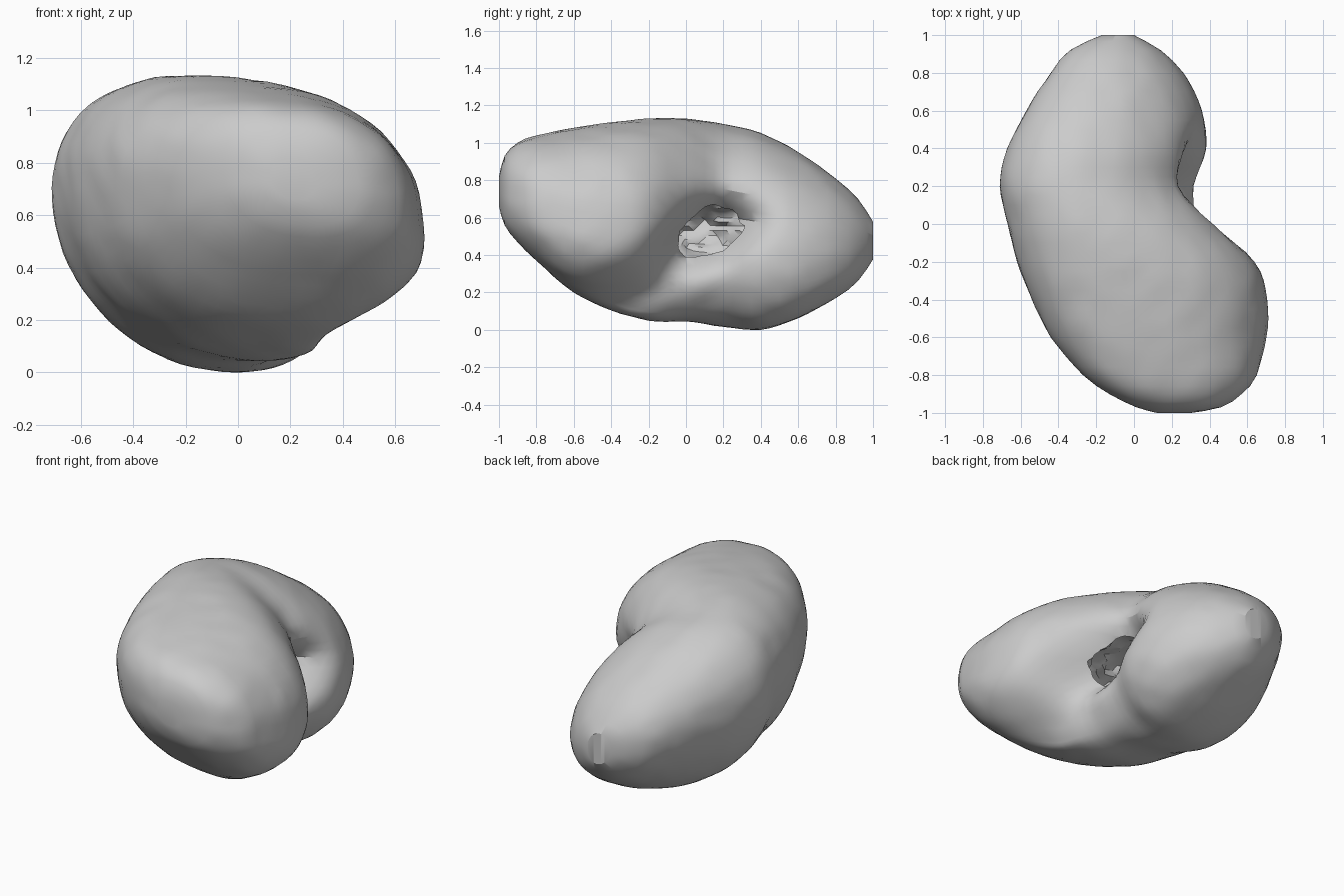
import bpy, bmesh, math
from mathutils import Vector, noise

if "Cube" in bpy.data.objects:
    bpy.data.objects.remove(bpy.data.objects["Cube"])

# Cross-sections along the body: y, x min, x max, z min, z max, lean
STATIONS = [
    (-1.00, 0.12, 0.30, 0.66, 0.82, -0.15),
    (-0.97, 0.01, 0.46, 0.56, 0.93, -0.18),
    (-0.90, -0.13, 0.57, 0.47, 1.00, -0.20),
    (-0.80, -0.27, 0.65, 0.37, 1.04, -0.20),
    (-0.60, -0.44, 0.70, 0.20, 1.08, -0.20),
    (-0.40, -0.54, 0.71, 0.105, 1.11, -0.20),
    (-0.20, -0.62, 0.66, 0.05, 1.13, -0.20),
    (0.00, -0.67, 0.50, 0.045, 1.13, -0.21),
    (0.20, -0.71, 0.36, 0.015, 1.10, -0.24),
    (0.40, -0.67, 0.385, 0.00, 1.05, -0.28),
    (0.60, -0.57, 0.36, 0.06, 0.95, -0.30),
    (0.80, -0.44, 0.26, 0.17, 0.81, -0.28),
    (0.92, -0.34, 0.14, 0.26, 0.70, -0.25),
    (1.00, -0.17, 0.00, 0.38, 0.58, -0.20),
]
SEGS, STEPS = 72, 4


def spow(v, p):
    return math.copysign(abs(v) ** p, v)


def catmull(a, b, c, d, t):
    return 0.5 * (2 * b + (c - a) * t + (2 * a - 5 * b + 4 * c - d) * t * t
                  + (3 * b - a - 3 * c + d) * t ** 3)


def sections():
    n = len(STATIONS)
    for i in range(n - 1):
        q = [STATIONS[min(max(i + k, 0), n - 1)] for k in (-1, 0, 1, 2)]
        steps = STEPS if STATIONS[i + 1][0] - STATIONS[i][0] > 0.15 else 2
        for s in range(steps):
            yield [catmull(*v, s / steps) for v in zip(*q)]
    yield list(STATIONS[-1])


def body_point(sec, ang):
    y, x0, x1, z0, z1, lean = sec
    c, s = math.cos(ang - lean), math.sin(ang)
    # fuller sections at the front, rounder ones towards the back
    t = max(0.0, min(1.0, (y + 0.3) / 0.4))
    p = 0.86 + 0.10 * t
    x = (x0 + x1) / 2 + (x1 - x0) / 2 * spow(c, p)
    z = (z0 + z1) / 2 + (z1 - z0) / 2 * spow(s, p)
    right = max(0.0, min(1.0, c * 1.6))
    # slanted dent between the two lobes on the right side
    yc = 0.10 + 0.9 * (max(0.1, min(z, 0.58)) - 0.5)
    sz = 0.14 if z > 0.54 else 0.27
    w = math.exp(-((y - yc) / 0.20) ** 2 - ((z - 0.54) / sz) ** 2)
    x -= 0.36 * w * right
    # undercut below the front lobe
    u = math.exp(-((y + 0.28) / 0.32) ** 2 - ((z - 0.17) / 0.15) ** 2)
    x -= 0.16 * u * right
    return Vector((x, y, z))


def new_object(name, bm):
    bmesh.ops.recalc_face_normals(bm, faces=bm.faces)
    me = bpy.data.meshes.new(name)
    bm.to_mesh(me)
    bm.free()
    ob = bpy.data.objects.new(name, me)
    bpy.context.collection.objects.link(ob)
    return ob


# Two-lobed rounded body
bm = bmesh.new()
rings = []
for sec in sections():
    ring = []
    for k in range(SEGS):
        p = body_point(sec, 2 * math.pi * k / SEGS)
        p.x += 0.005 * noise.noise(p * 9)
        p.z = max(0.0, p.z + 0.005 * noise.noise(p * 8 + Vector((5, 3, 1))))
        ring.append(bm.verts.new(p))
    rings.append(ring)
for a, b in zip(rings, rings[1:]):
    for k in range(SEGS):
        j = (k + 1) % SEGS
        bm.faces.new((a[k], a[j], b[j], b[k]))
bm.faces.new(rings[0])
bm.faces.new(rings[-1])
bmesh.ops.triangulate(bm, faces=bm.faces)
body = new_object("body", bm)

# Rough hollow opening on the right side
bm = bmesh.new()
bmesh.ops.create_icosphere(bm, subdivisions=4, radius=1)
for v in bm.verts:
    r = 1 + 0.15 * noise.noise(v.co * 3.1) + 0.10 * noise.noise(v.co * 8)
    v.co = Vector((-0.05 + 0.36 * v.co.x * r, 0.04 + 0.33 * v.co.y * r,
                   0.53 + 0.19 * v.co.z * r))
cavity = new_object("cavity_cutter", bm)
cavity.hide_render = True

cut = body.modifiers.new("hollow", 'BOOLEAN')
cut.operation = 'DIFFERENCE'
cut.solver = 'EXACT'
cut.object = cavity
bpy.context.view_layer.objects.active = body
bpy.ops.object.modifier_apply(modifier=cut.name)
bpy.data.objects.remove(cavity)

# Soft outer skin with a crisp rim at the hollow
body.select_set(True)
bpy.ops.object.shade_smooth_by_angle(angle=math.radians(30))
